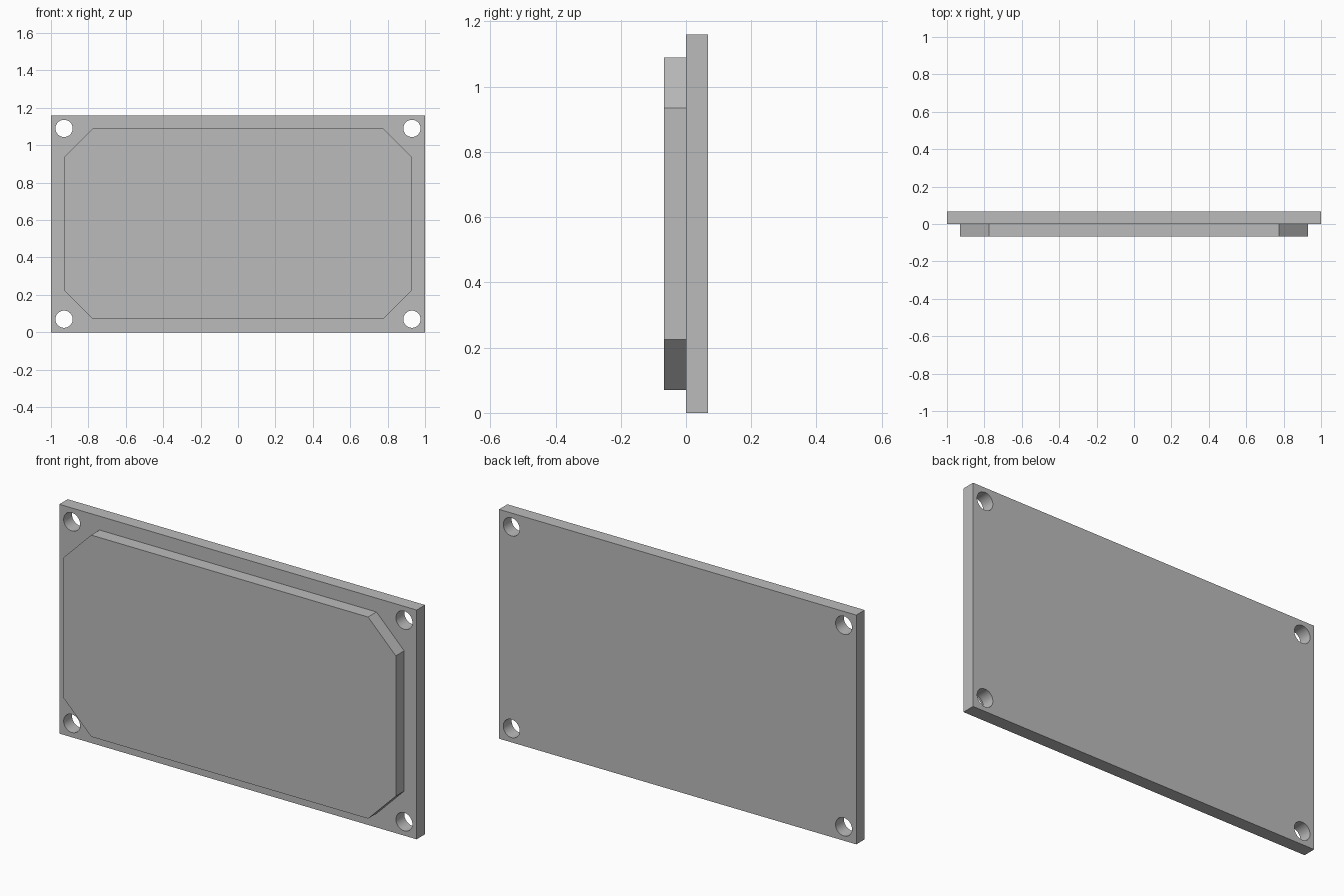
import bpy
import bmesh
from math import pi, cos, sin

default_cube = bpy.data.objects.get("Cube")
if default_cube:
    bpy.data.objects.remove(default_cube, do_unlink=True)

WIDTH, HEIGHT = 2.0, 1.16
BACK, FRONT = 0.067, -0.067
MARGIN, CHAMFER = 0.07, 0.155
HOLE_RADIUS, HOLE_SIDES = 0.046, 48

grey = bpy.data.materials.new("plain grey")
grey.use_nodes = True
colour = (0.5, 0.5, 0.5, 1)
grey.diffuse_color = colour
grey.node_tree.nodes["Principled BSDF"].inputs["Base Color"].default_value = colour


def prism(name, outlines, y_front, y_back):
    """Extrude one or more x-z outlines along y into a single mesh object."""
    bm = bmesh.new()
    for outline in outlines:
        face = bm.faces.new([bm.verts.new((x, y_front, z)) for x, z in outline])
        result = bmesh.ops.extrude_face_region(bm, geom=[face], use_keep_orig=True)
        moved = [v for v in result["geom"] if isinstance(v, bmesh.types.BMVert)]
        bmesh.ops.translate(bm, verts=moved, vec=(0, y_back - y_front, 0))
    bmesh.ops.recalc_face_normals(bm, faces=bm.faces)
    mesh = bpy.data.meshes.new(name)
    bm.to_mesh(mesh)
    bm.free()
    mesh.materials.append(grey)
    obj = bpy.data.objects.new(name, mesh)
    bpy.context.collection.objects.link(obj)
    return obj


def circle(cx, cz):
    angles = [2 * pi * i / HOLE_SIDES for i in range(HOLE_SIDES)]
    return [(cx + HOLE_RADIUS * cos(a), cz + HOLE_RADIUS * sin(a)) for a in angles]


# Backing plate
half = WIDTH / 2
plate = prism("backing_plate",
              [[(-half, 0), (half, 0), (half, HEIGHT), (-half, HEIGHT)]], 0, BACK)

# Screw holes through the four corners
centres = [(side * (half - MARGIN), z)
           for side in (-1, 1) for z in (MARGIN, HEIGHT - MARGIN)]
cutter = prism("screw_hole_cutter", [circle(*c) for c in centres], -0.1, 0.2)
cutter.hide_render = True
cut = plate.modifiers.new("screw holes", "BOOLEAN")
cut.operation = "DIFFERENCE"
cut.solver = "EXACT"
cut.object = cutter
bpy.ops.object.select_all(action="DESELECT")
plate.select_set(True)
bpy.context.view_layer.objects.active = plate
bpy.ops.object.modifier_apply(modifier=cut.name)
bpy.data.objects.remove(cutter, do_unlink=True)
bpy.ops.object.shade_smooth_by_angle(angle=pi / 6)

# Raised front panel with chamfered corners
w, low, high = half - MARGIN, MARGIN, HEIGHT - MARGIN
right_side = [(w - CHAMFER, low), (w, low + CHAMFER),
              (w, high - CHAMFER), (w - CHAMFER, high)]
left_side = [(-x, z) for x, z in reversed(right_side)]
prism("raised_panel", [right_side + left_side], FRONT, 0)
